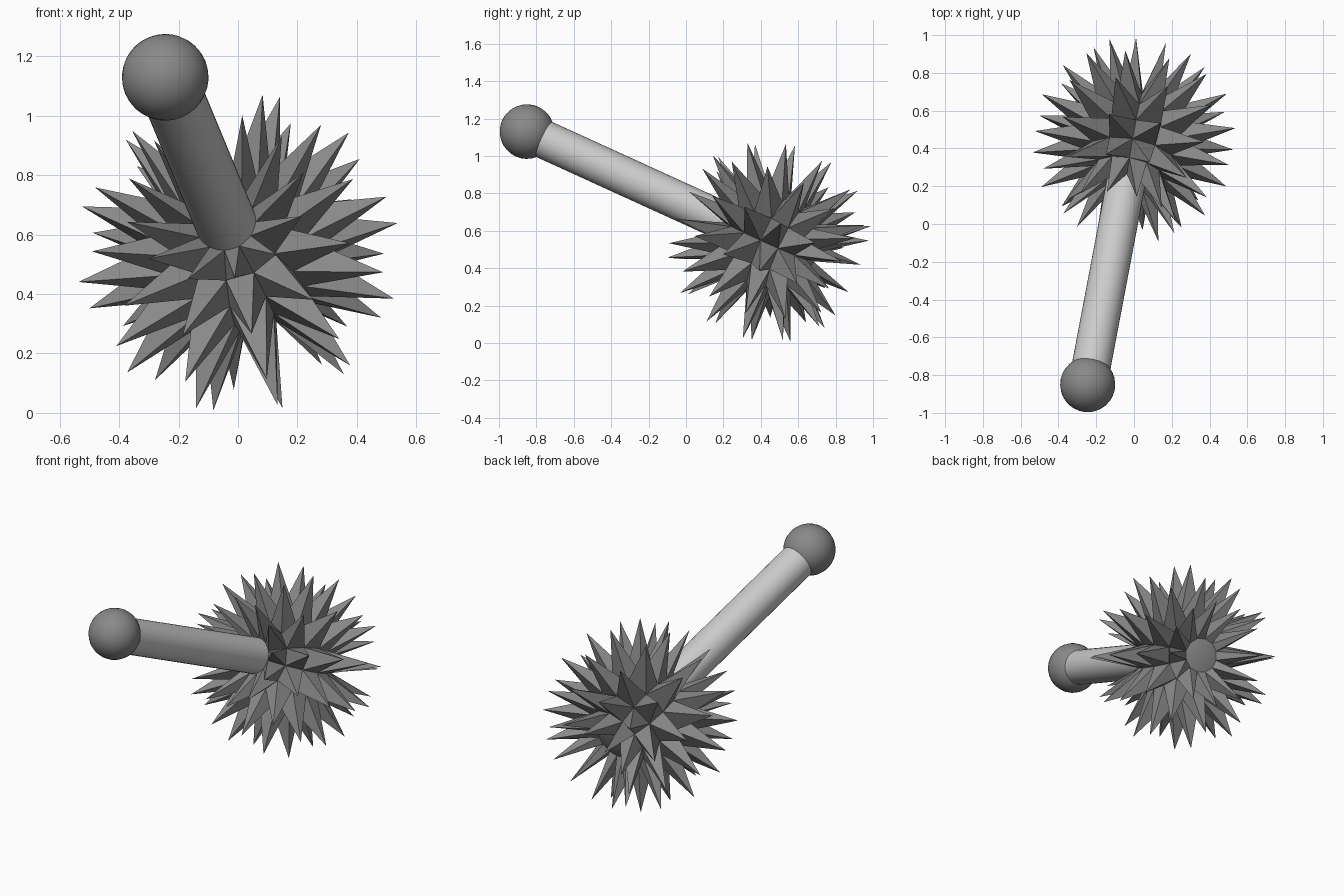
import bpy, bmesh
from mathutils import Vector, Matrix

cube = bpy.data.objects.get("Cube")
if cube:
    bpy.data.objects.remove(cube, do_unlink=True)

BALL = Vector((0, 0.443, 0.54))
KNOB = Vector((-0.245, -0.85, 1.13))
CORE, TIP = 0.265, 0.55


def material(name, value):
    m = bpy.data.materials.new(name)
    m.use_nodes = True
    colour = (value, value, value, 1)
    m.diffuse_color = colour
    m.node_tree.nodes["Principled BSDF"].inputs["Base Color"].default_value = colour
    return m


def add_object(name, bm, mat, matrix):
    mesh = bpy.data.meshes.new(name)
    bm.to_mesh(mesh)
    bm.free()
    mesh.materials.append(mat)
    obj = bpy.data.objects.new(name, mesh)
    obj.matrix_world = matrix
    bpy.context.collection.objects.link(obj)
    return obj


dark = material("dark_grey", 0.25)
light = material("light_grey", 0.6)

# Shared frame: local z runs along the handle, out through the ball
axis = (BALL - KNOB).normalized()
side = Vector((0.53, 0.012, -0.03))
side = (side - axis * side.dot(axis)).normalized()
frame = Matrix((side, axis.cross(side), axis)).transposed().to_4x4()

# Spiked ball: every four-sided face is drawn out to a point, the caps stay plain
bm = bmesh.new()
bmesh.ops.create_uvsphere(bm, u_segments=12, v_segments=8, radius=CORE)
quads = [f for f in bm.faces if len(f.verts) == 4]
for v in bmesh.ops.poke(bm, faces=quads)["verts"]:
    v.co = v.co.normalized() * TIP
for f in bm.faces:
    f.smooth = all(v.co.length < CORE * 1.1 for v in f.verts)
add_object("spiked_ball", bm, dark, Matrix.Translation(BALL) @ frame)

# Handle from the ball core to the knob
length = (BALL - KNOB).length
bm = bmesh.new()
bmesh.ops.create_cone(bm, cap_ends=True, segments=32, radius1=0.103,
                      radius2=0.103, depth=length - 0.15)
for f in bm.faces:
    f.smooth = len(f.verts) == 4
middle = KNOB + axis * (length - 0.15) / 2
add_object("handle", bm, light, Matrix.Translation(middle) @ frame)

# Round knob
bm = bmesh.new()
bmesh.ops.create_uvsphere(bm, u_segments=32, v_segments=16, radius=0.146)
for f in bm.faces:
    f.smooth = True
add_object("knob", bm, dark, Matrix.Translation(KNOB) @ frame)
